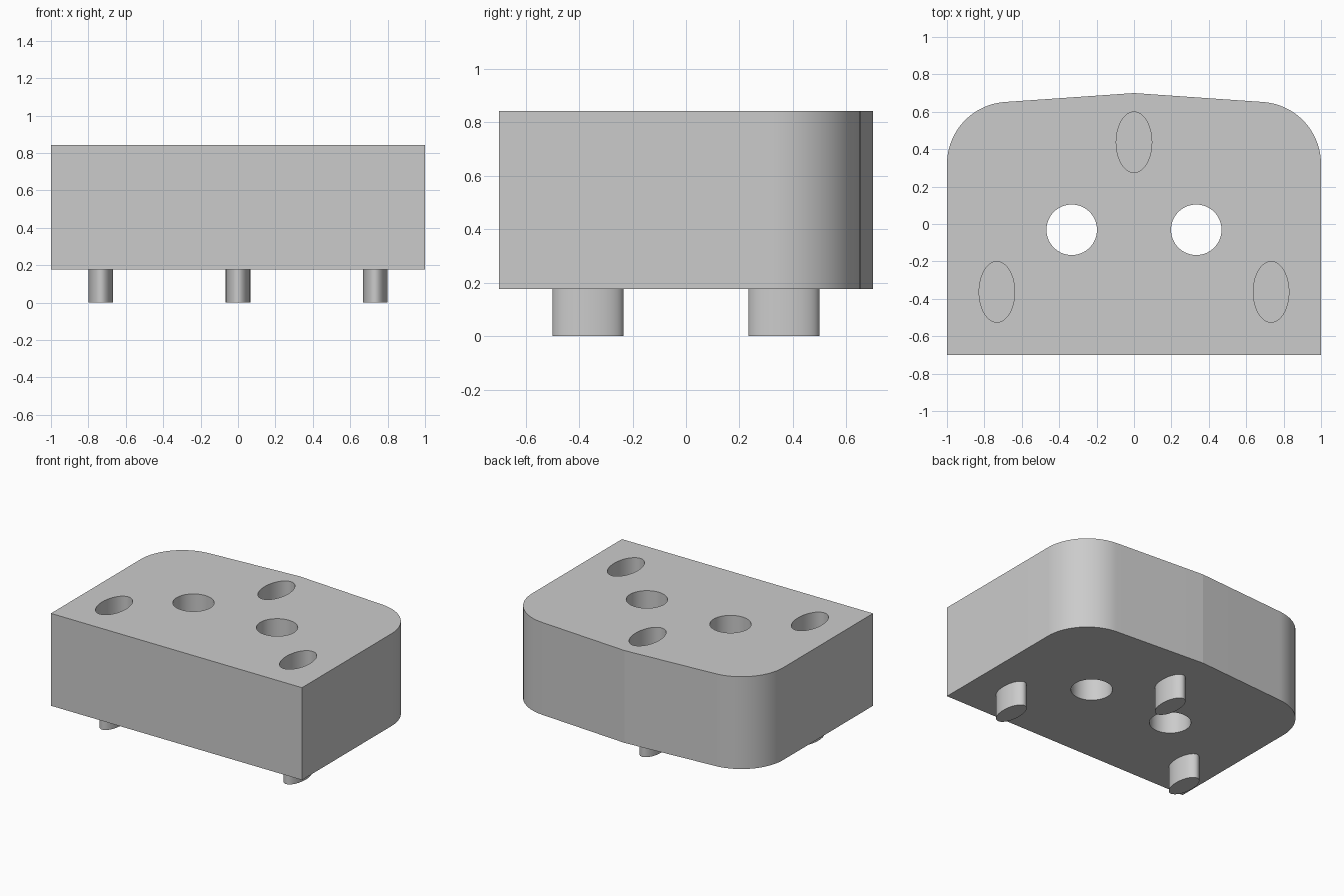
import bpy
import bmesh
from math import sin, cos, pi, radians

if "Cube" in bpy.data.objects:
    bpy.data.objects.remove(bpy.data.objects["Cube"], do_unlink=True)

grey = bpy.data.materials.new("plain_grey")
grey.use_nodes = True
grey.diffuse_color = (0.6, 0.6, 0.6, 1)
grey.node_tree.nodes["Principled BSDF"].inputs["Base Color"].default_value = (0.6, 0.6, 0.6, 1)

BOTTOM, TOP, POCKET_DEPTH = 0.177, 0.842, 0.2


def prism(name, outline, z0, z1):
    """Extrude a flat outline straight up from z0 to z1."""
    bm = bmesh.new()
    face = bm.faces.new([bm.verts.new((x, y, z0)) for x, y in outline])
    new = bmesh.ops.extrude_face_region(bm, geom=[face])["geom"]
    verts = [v for v in new if isinstance(v, bmesh.types.BMVert)]
    bmesh.ops.translate(bm, verts=verts, vec=(0, 0, z1 - z0))
    bmesh.ops.recalc_face_normals(bm, faces=bm.faces)
    mesh = bpy.data.meshes.new(name)
    bm.to_mesh(mesh)
    bm.free()
    mesh.materials.append(grey)
    obj = bpy.data.objects.new(name, mesh)
    bpy.context.collection.objects.link(obj)
    return obj


def ellipse(cx, cy, rx, ry, n=128):
    return [(cx + rx * cos(2 * pi * i / n), cy + ry * sin(2 * pi * i / n)) for i in range(n)]


def activate(obj):
    bpy.ops.object.select_all(action="DESELECT")
    obj.select_set(True)
    bpy.context.view_layer.objects.active = obj


def cut(obj, cutter):
    cutter.hide_render = True
    mod = obj.modifiers.new("cut", "BOOLEAN")
    mod.operation = "DIFFERENCE"
    mod.solver = "EXACT"
    mod.object = cutter
    activate(obj)
    bpy.ops.object.modifier_apply(modifier=mod.name)
    bpy.data.objects.remove(cutter, do_unlink=True)


# Block: square front, rounded rear corners, shallow peak at the back
RADIUS, SWEEP, STEPS = 0.333, radians(86), 28
corner = [(1 - RADIUS + RADIUS * cos(SWEEP * i / STEPS),
           0.32 + RADIUS * sin(SWEEP * i / STEPS)) for i in range(STEPS + 1)]
right_half = [(1, -0.7)] + corner
outline = right_half + [(0, 0.7)] + [(-x, y) for x, y in reversed(right_half)]
block = prism("block", outline, BOTTOM, TOP)

# Two round through holes
for side in (-1, 1):
    cut(block, prism("hole_cutter", ellipse(side * 0.333, -0.031, 0.135, 0.135),
                     BOTTOM - 0.1, TOP + 0.1))

# Three oval pockets in the top, with smaller oval pegs underneath
parts = [block]
for name, x, pocket_y, peg_y in (("left_peg", 0.733, -0.363, -0.367),
                                 ("right_peg", -0.733, -0.363, -0.367),
                                 ("back_peg", 0, 0.437, 0.366)):
    cut(block, prism("pocket_cutter", ellipse(x, pocket_y, 0.095, 0.162),
                     TOP - POCKET_DEPTH, TOP + 0.1))
    parts.append(prism(name, ellipse(x, peg_y, 0.066, 0.133), 0, BOTTOM + 0.02))

for part in parts:
    activate(part)
    bpy.ops.object.shade_smooth_by_angle(angle=radians(7))
